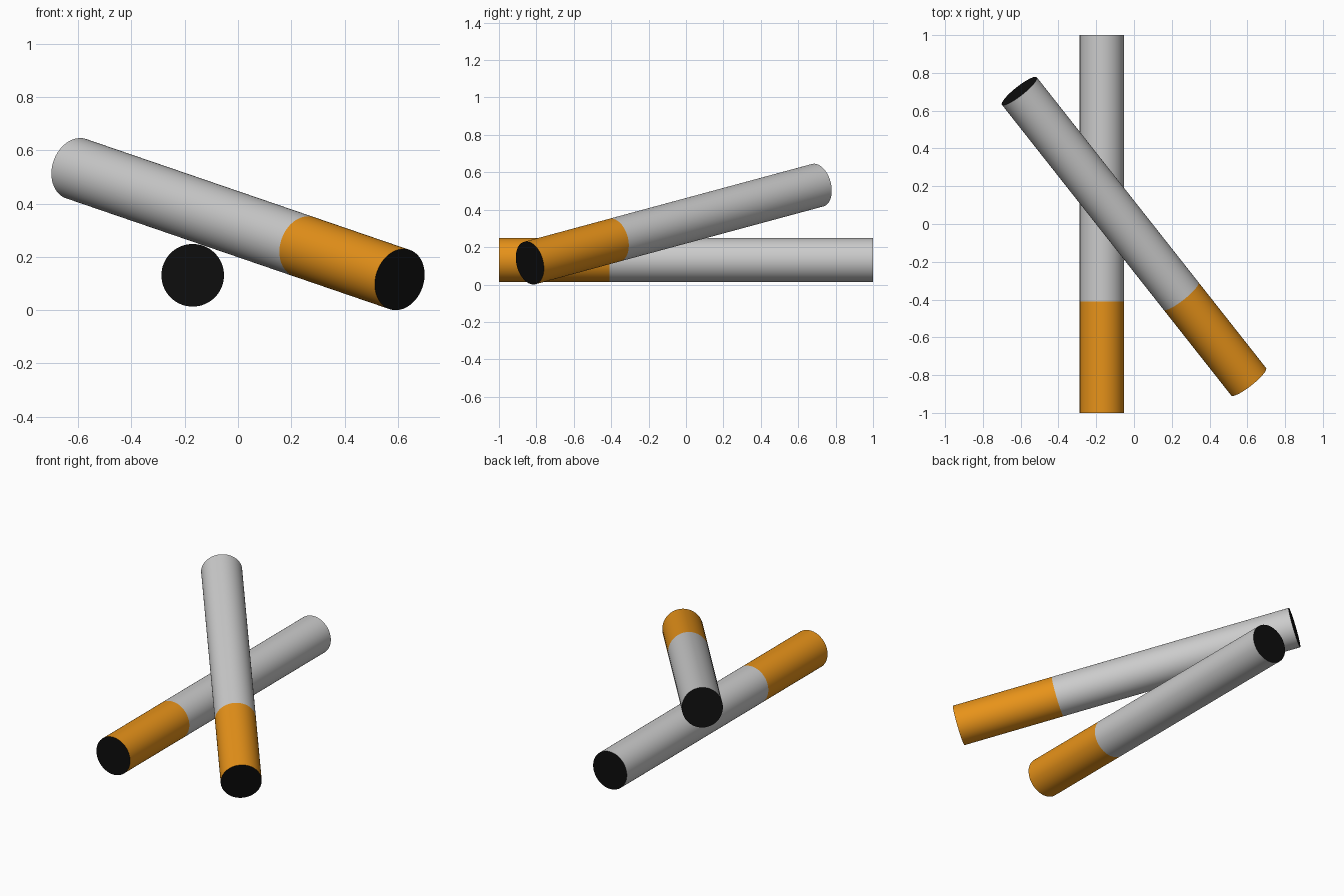
import bpy, bmesh
from mathutils import Vector

if "Cube" in bpy.data.objects:
    bpy.data.objects.remove(bpy.data.objects["Cube"])

RADIUS = 0.1175
SIDES = 64
FILTER = 0.295  # share of the length covered by the filter


def material(name, color):
    mat = bpy.data.materials.new(name)
    mat.diffuse_color = color
    mat.use_nodes = True
    mat.node_tree.nodes["Principled BSDF"].inputs["Base Color"].default_value = mat.diffuse_color
    return mat


orange = material("filter_orange", (0.8, 0.29, 0.01, 1))
black = material("end_black", (0.004, 0.004, 0.004, 1))


def finish(name, bm, mat, smooth):
    mesh = bpy.data.meshes.new(name)
    bm.to_mesh(mesh)
    bm.free()
    for poly in mesh.polygons:
        poly.use_smooth = smooth
    if mat:
        mesh.materials.append(mat)
    bpy.context.collection.objects.link(bpy.data.objects.new(name, mesh))


def tube(name, a, b, mat=None):
    """Open smooth tube from a to b."""
    bm = bmesh.new()
    bmesh.ops.create_cone(bm, cap_ends=False, segments=SIDES,
                          radius1=RADIUS, radius2=RADIUS, depth=(b - a).length)
    rot = (b - a).to_track_quat('Z', 'Y').to_matrix().to_4x4()
    bm.transform(rot)
    bmesh.ops.translate(bm, verts=bm.verts, vec=(a + b) / 2)
    finish(name, bm, mat, True)


def disc(name, centre, normal):
    """Flat end cap facing along normal."""
    bm = bmesh.new()
    bmesh.ops.create_circle(bm, cap_ends=True, segments=SIDES, radius=RADIUS)
    bm.normal_update()
    for f in bm.faces:
        if f.normal.z < 0:
            f.normal_flip()
    bm.transform(normal.to_track_quat('Z', 'Y').to_matrix().to_4x4())
    bmesh.ops.translate(bm, verts=bm.verts, vec=centre)
    finish(name, bm, black, False)


def cigarette(prefix, start, end):
    start, end = Vector(start), Vector(end)
    split = start.lerp(end, FILTER)
    tube(prefix + "_filter", start, split, orange)
    tube(prefix + "_paper", split, end)
    disc(prefix + "_filter_end", start, start - end)
    disc(prefix + "_tobacco_end", end, end - start)


# Lying cigarette and the one leaning across it
cigarette("lying", (-0.17, -1, 0.131), (-0.17, 1, 0.131))
cigarette("leaning", (0.607, -0.835, 0.115), (-0.607, 0.704, 0.531))
